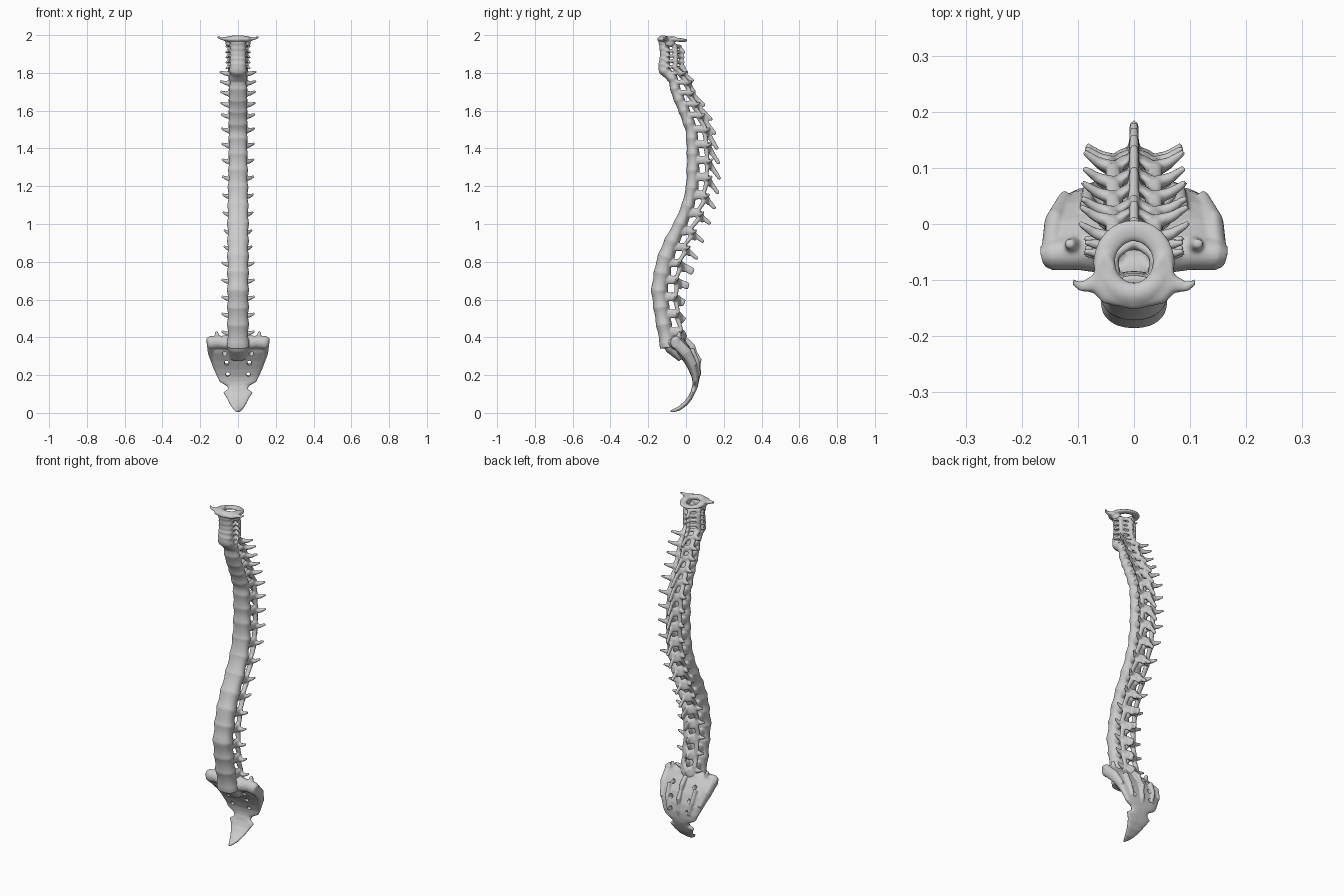
import bpy, bmesh, math
from mathutils import Vector

X, Y, Z = Vector((1, 0, 0)), Vector((0, 1, 0)), Vector((0, 0, 1))


def loft(bm, pts, radii, n=16, ref=None, sq=1.0):
    """Closed tube through pts; radii are (along ref axis, across it)."""
    pts = [Vector(p) for p in pts]
    rings = []
    for i, p in enumerate(pts):
        t = (pts[min(i + 1, len(pts) - 1)] - pts[max(i - 1, 0)]).normalized()
        whole = (pts[-1] - pts[0]).normalized()
        r = ref or (Y if abs(whole.x) > 0.7 else X)
        u = (r - t * r.dot(t)).normalized()
        v = t.cross(u)
        a, b = radii[i]
        ring = []
        for k in range(n):
            c, s = math.cos(math.tau * k / n), math.sin(math.tau * k / n)
            c = math.copysign(abs(c) ** sq, c)
            s = math.copysign(abs(s) ** sq, s)
            ring.append(bm.verts.new(p + u * a * c + v * b * s))
        rings.append(ring)
    for r0, r1 in zip(rings, rings[1:]):
        for k in range(n):
            bm.faces.new((r0[k], r0[(k + 1) % n], r1[(k + 1) % n], r1[k]))
    bm.faces.new(rings[0][::-1])
    bm.faces.new(rings[-1])


def fuse(name, bm, voxel=0.0045, cutters=(), smooth=3):
    """Weld overlapping parts into one smooth bone."""
    bmesh.ops.recalc_face_normals(bm, faces=bm.faces)
    me = bpy.data.meshes.new(name)
    bm.to_mesh(me)
    bm.free()
    ob = bpy.data.objects.new(name, me)
    bpy.context.collection.objects.link(ob)
    m = ob.modifiers.new("weld", 'REMESH')
    m.mode, m.voxel_size = 'VOXEL', voxel
    m = ob.modifiers.new("soften", 'SMOOTH')
    m.factor, m.iterations = 0.5, smooth
    for c in cutters:
        m = ob.modifiers.new("hole", 'BOOLEAN')
        m.operation, m.object, m.solver = 'DIFFERENCE', c, 'EXACT'
    dg = bpy.context.evaluated_depsgraph_get()
    new = bpy.data.meshes.new_from_object(ob.evaluated_get(dg))
    ob.modifiers.clear()
    ob.data = new
    new.shade_smooth()
    return ob


# Column profile: z, front y, half width, half depth
KEYS = [(.34, -.135, .058, .042), (.5, -.165, .058, .042), (.65, -.187, .058, .045),
        (.8, -.16, .058, .045), (.9, -.12, .058, .042), (1.0, -.065, .058, .036),
        (1.1, -.022, .056, .034), (1.2, 0, .054, .034), (1.35, .005, .051, .034),
        (1.5, -.003, .05, .032), (1.6, -.04, .049, .03), (1.7, -.082, .048, .028),
        (1.785, -.098, .046, .026), (1.805, -.152, .045, .032), (1.9, -.138, .043, .028),
        (1.99, -.148, .04, .026)]


def lerp_keys(z):
    z = min(max(z, KEYS[0][0]), KEYS[-1][0])
    for a, b in zip(KEYS, KEYS[1:]):
        if z <= b[0]:
            f = (z - a[0]) / (b[0] - a[0])
            return [p + (q - p) * f for p, q in zip(a[1:], b[1:])]


def column(z):
    s = [lerp_keys(z + d) for d in (-.02, -.01, 0, .01, .02)]
    return [sum(v) / 5 for v in zip(*s)]


# Vertebrae from bottom to top: centre z, spine tip y, spine tip z
VERTS = [(.42, -.01, .395), (.515, -.01, .485), (.605, -.008, .58), (.695, .015, .67),
         (.785, .04, .745), (.87, .062, .815), (.955, .095, .905), (1.05, .13, 1.0),
         (1.145, .155, 1.08), (1.24, .173, 1.16), (1.33, .18, 1.237), (1.415, .177, 1.317),
         (1.495, .168, 1.395), (1.57, .157, 1.475), (1.63, .138, 1.55), (1.69, .1, 1.625),
         (1.745, .048, 1.69), (1.795, .04, 1.755), (1.83, .012, 1.803), (1.86, -.004, 1.825),
         (1.888, -.01, 1.852), (1.915, -.01, 1.878), (1.945, -.006, 1.905)]
zs = [v[0] for v in VERTS]


def gap(i):
    j = min(i, len(zs) - 2)
    return zs[j + 1] - zs[j]


bm = bmesh.new()
# Bodies and discs in one rippled column
pts, rad = [], []
for k in range(221):
    z = .345 + (1.97 - .345) * k / 220
    yf, rx, ry = column(z)
    i = min(range(len(zs)), key=lambda j: abs(zs[j] - z))
    d = min(abs(z - zs[i]) / (gap(i) / 2), 1)
    f = .92 + .11 * d ** 2
    pts.append((0, yf + ry, z))
    rad.append((rx * f, ry * f))
loft(bm, pts, rad, 28, X, .9)

# Arches and processes
pillar = []
for i, (z, ty, tz) in enumerate(VERTS):
    yf, rx, ry = column(z)
    yb, h = yf + 2 * ry, gap(i)
    lumbar, neck = i < 5, i > 17
    px, py = (.034, yb + .04) if not neck else (.04, yb + .03)
    pillar += [(px, py, z - .25 * h), (px + .004, py, z + .25 * h)]
    if lumbar:
        tip = (.088, yb + .04, z + .012)
    elif neck:
        tip = (.064, yb - .005, z - .008)
    else:
        tip = ((.074 if i < 7 else .078 + .0018 * (i - 6)), yb + .068, z + .012)
    for s in (-1, 1):
        # pedicle
        loft(bm, [(s * px * .9, yb - .02, z + .1 * h), (s * px, py, z + .1 * h)],
             [(.013, .27 * h), (.013, .25 * h)])
        # lamina
        loft(bm, [(s * px, py, z), (s * px * .5, py + .014, z - .1 * h), (-s * .004, yb + .06, z - .2 * h)],
             [(.01, .32 * h), (.008, .34 * h), (.009, .32 * h)])
        # transverse process
        mid = (s * (px * .45 + tip[0] * .55), py * .5 + tip[1] * .5 - .004, z + .002)
        r = .011 if neck else .015
        loft(bm, [(s * px * .8, py - .004, z), mid, (s * tip[0], tip[1], tip[2])],
             [(r, min(r * 1.3, .5 * h)), (r * .65, r * .75), (.0055, .006)])
    # spinous process
    a = Vector((0, yb + .045, z - .12 * h))
    b = Vector((0, ty, tz))
    m = a.lerp(b, .5) + Vector((0, 0, .004))
    e = a.lerp(b, .93)
    if lumbar:
        rr = [(.012, .026), (.008, .021), (.009, .02), (.006, .013)]
    elif neck:
        rr = [(.012, .010), (.009, .008), (.010, .007), (.006, .005)]
    else:
        rr = [(.014, .022), (.009, .013), (.0085, .010), (.006, .006)]
    loft(bm, [a, m, e, b], rr)

# Facet joint pillars on both sides
for s in (-1, 1):
    loft(bm, [(s * x, y, z) for x, y, z in pillar],
         [(.013, .010) if k % 2 else (.015, .013) for k in range(len(pillar))], 14, X)
fuse("vertebral_column", bm)

# Atlas: ring, front arch and swept wings
bm = bmesh.new()
ring = []
for k in range(34):
    t = math.tau * k / 32
    ring.append((.053 * math.cos(t), -.068 + .056 * math.sin(t), 1.978 - .006 * math.sin(t)))
loft(bm, ring, [(.012 - .003 * math.sin(math.tau * k / 32), .02) for k in range(34)], 14, Z)
for s in (-1, 1):
    loft(bm, [(-s * .005, -.138, 1.978), (s * .045, -.118, 1.978), (s * .07, -.105, 1.98),
              (s * .095, -.112, 1.985), (s * .11, -.102, 1.99)],
         [(.016, .014), (.026, .014), (.018, .011), (.009, .007), (.005, .005)])
    loft(bm, [(s * .048, -.085, 1.945), (s * .052, -.085, 1.992)], [(.016, .025), (.02, .03)])
fuse("atlas", bm)

# Holes through the sacrum
cutters = []
for z, x, r in ((.335, .07, .012), (.265, .06, .012), (.2, .054, .011)):
    for s in (-1, 1):
        cb = bmesh.new()
        tilt = .1 if z > .3 else .03
        loft(cb, [(s * x, -.2, z - tilt), (s * x, .2, z + tilt)], [(r, r * 1.1)] * 2)
        bmesh.ops.recalc_face_normals(cb, faces=cb.faces)
        me = bpy.data.meshes.new("hole_cutter")
        cb.to_mesh(me)
        cb.free()
        c = bpy.data.objects.new("hole_cutter", me)
        bpy.context.collection.objects.link(c)
        c.hide_render = True
        cutters.append(c)

# Sacrum and tailbone: y, z, half width, half thickness
SAC = [(-.062, .405, .085, .018), (-.045, .38, .14, .032), (-.015, .335, .155, .036),
       (.015, .29, .15, .033), (.038, .24, .132, .028), (.05, .195, .112, .021),
       (.051, .165, .098, .017), (.048, .142, .058, .015), (.042, .125, .052, .014),
       (.036, .108, .078, .012), (.022, .08, .06, .012), (-.002, .05, .045, .012),
       (-.035, .024, .028, .011), (-.065, .012, .014, .008), (-.085, .008, .005, .004)]
bm = bmesh.new()
loft(bm, [(0, y, z) for y, z, w, t in SAC], [(w, t) for y, z, w, t in SAC], 32, X, .75)
# upper body of the sacrum
loft(bm, [(0, -.092, .385), (0, -.075, .345), (0, -.02, .29)], [(.06, .044), (.056, .036), (.04, .025)], 24, X)
for s in (-1, 1):
    # wings
    loft(bm, [(s * .04, -.06, .365), (s * .1, -.05, .375), (s * .148, -.055, .372), (s * .163, -.058, .37)],
         [(.03, .03), (.032, .035), (.028, .035), (.018, .025)], 20)
    loft(bm, [(s * .145, -.045, .365), (s * .14, .0, .32), (s * .122, .045, .25)],
         [(.02, .03), (.02, .03), (.012, .018)])
    # upper joint horns and rear tubercles
    loft(bm, [(s * .04, -.02, .37), (s * .04, -.035, .435)], [(.018, .016), (.011, .008)])
    loft(bm, [(s * .105, -.04, .38), (s * .115, -.035, .43)], [(.02, .02), (.008, .008)])
    loft(bm, [(s * .085, .03, .34), (s * .08, .06, .27), (s * .065, .072, .2)],
         [(.012, .014), (.012, .012), (.008, .006)])
# rear crest
loft(bm, [(0, .0, .39), (0, .035, .35), (0, .05, .32), (0, .068, .28), (0, .068, .25), (0, .07, .21), (0, .06, .16)],
     [(.012, .012), (.014, .016), (.01, .009), (.013, .015), (.01, .009), (.012, .011), (.008, .005)], 14, X)
fuse("sacrum", bm, cutters=cutters)
for c in cutters:
    bpy.data.objects.remove(c)
